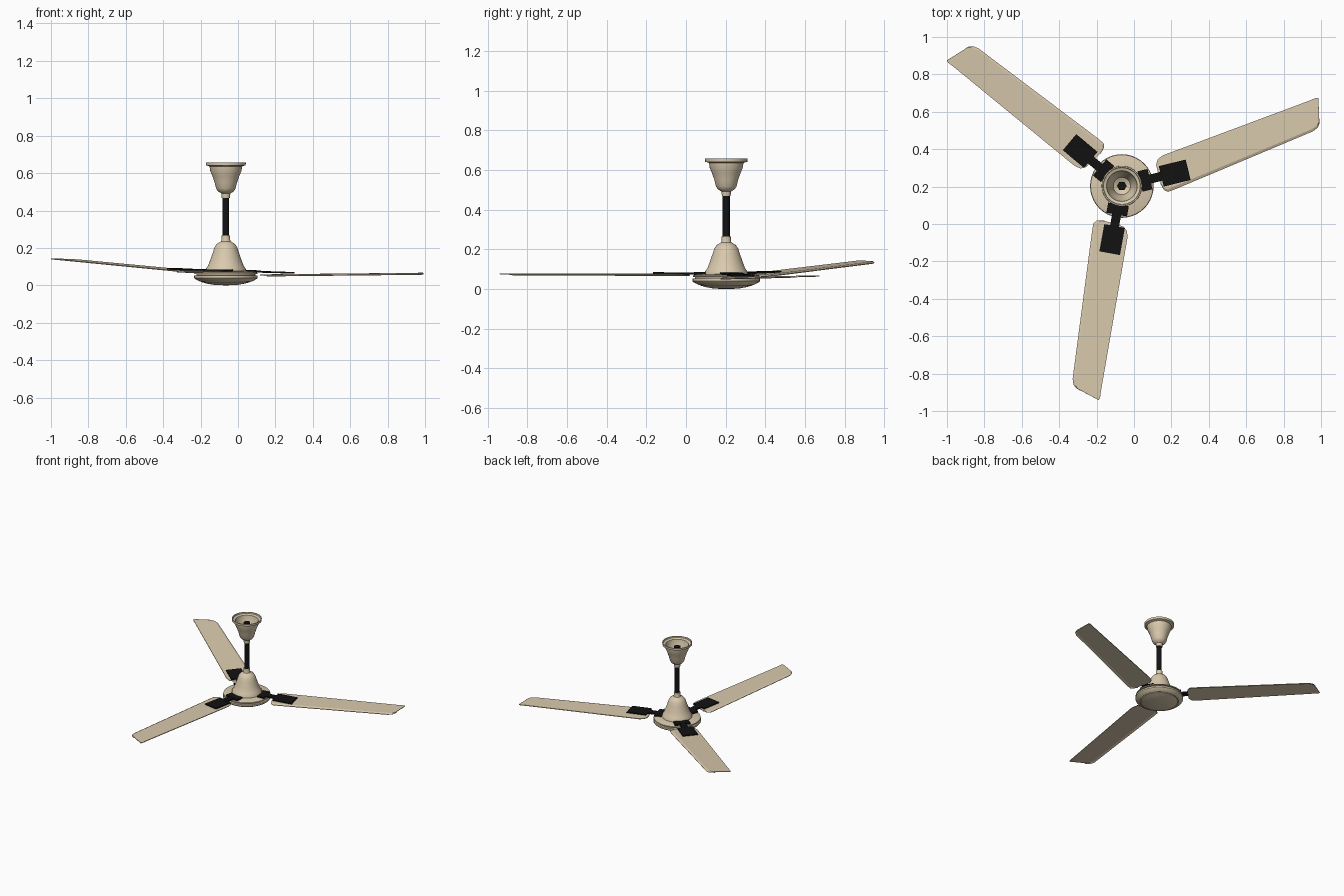
import bpy, bmesh, math
from mathutils import Matrix

if "Cube" in bpy.data.objects:
    bpy.data.objects.remove(bpy.data.objects["Cube"])

HUB = (-0.065, 0.203, 0)


def material(name, colour):
    m = bpy.data.materials.new(name)
    m.use_nodes = True
    m.diffuse_color = (*colour, 1)
    m.node_tree.nodes["Principled BSDF"].inputs["Base Color"].default_value = (*colour, 1)
    return m


beige = material("warm beige", (0.70, 0.59, 0.42))
black = material("black", (0.006, 0.006, 0.006))


def finish(name, bm, mat, angle=0, smooth=False):
    """Place a part, modelled around the hub axis, at its bearing."""
    bmesh.ops.recalc_face_normals(bm, faces=bm.faces)
    mesh = bpy.data.meshes.new(name)
    bm.to_mesh(mesh)
    bm.free()
    mesh.materials.append(mat)
    ob = bpy.data.objects.new(name, mesh)
    bpy.context.collection.objects.link(ob)
    ob.location = HUB
    ob.rotation_euler.z = math.radians(angle)
    if smooth:
        bpy.ops.object.select_all(action="DESELECT")
        bpy.context.view_layer.objects.active = ob
        ob.select_set(True)
        bpy.ops.object.shade_smooth_by_angle(angle=math.radians(35))
    return ob


def lathe(name, profile, mat, steps=40, smooth=True):
    """Spin a (radius, height) profile around the vertical axis."""
    bm = bmesh.new()
    vs = [bm.verts.new((r, 0, z)) for r, z in profile]
    es = [bm.edges.new(pair) for pair in zip(vs, vs[1:])]
    bmesh.ops.spin(bm, geom=vs + es, axis=(0, 0, 1), cent=(0, 0, 0),
                   angle=math.tau, steps=steps)
    bmesh.ops.remove_doubles(bm, verts=bm.verts, dist=0.0004)
    return finish(name, bm, mat, smooth=smooth)


# Motor housing: shallow bowl, grooved rim, bell and neck
lathe("motor_housing", [
    (0, 0), (0.06, 0.002), (0.10, 0.009), (0.132, 0.018), (0.134, 0.022),
    (0.138, 0.020), (0.165, 0.034), (0.17, 0.04), (0.17, 0.052), (0.158, 0.054),
    (0.158, 0.060), (0.169, 0.062), (0.167, 0.069), (0.15, 0.073), (0.108, 0.077),
    (0.106, 0.09), (0.095, 0.105), (0.082, 0.14), (0.068, 0.18), (0.06, 0.205),
    (0.048, 0.222), (0.026, 0.235), (0.023, 0.245), (0.023, 0.266), (0, 0.266)], beige)

# Hanging rod and the nut on its upper end
lathe("down_rod", [(0, 0.26), (0.018, 0.26), (0.018, 0.615), (0, 0.615)], black, 20)
lathe("rod_nut", [(0, 0.605), (0.026, 0.605), (0.026, 0.625), (0, 0.625)], black, 6, False)

# Ceiling canopy: open cup with a flared rim
lathe("canopy", [
    (0.017, 0.468), (0.022, 0.468), (0.024, 0.492), (0.042, 0.502), (0.052, 0.518),
    (0.060, 0.55), (0.072, 0.585), (0.083, 0.61), (0.087, 0.636), (0.106, 0.642),
    (0.107, 0.658), (0.100, 0.658), (0.098, 0.649), (0.082, 0.643), (0.077, 0.61),
    (0.066, 0.585), (0.054, 0.55), (0.046, 0.52), (0.017, 0.505)], beige)

# Blade outline: leading and trailing points from root to tip
STATIONS = [
    ((0.204, -0.02), (0.201, -0.06)), ((0.211, 0.045), (0.206, -0.095)),
    ((0.230, 0.07), (0.222, -0.112)), ((0.262, 0.08), (0.26, -0.112)),
    ((1.10, 0.09), (1.06, -0.07)), ((1.135, 0.092), (1.09, -0.06)),
    ((1.148, 0.087), (1.105, -0.043)), ((1.143, 0.07), (1.113, -0.02))]


def blade(name, angle, root_z, tip_z):
    bm = bmesh.new()
    rows = []
    for lead, trail in STATIONS:
        row = []
        # The last strip folds down into a narrow lip
        for t, drop in ((0, 0), (0.92, 0), (1, 0.006)):
            u = lead[0] + (trail[0] - lead[0]) * t
            v = lead[1] + (trail[1] - lead[1]) * t
            z = root_z + (tip_z - root_z) * (u - 0.2) / 0.94 - drop
            row.append(bm.verts.new((u, v, z)))
        rows.append(row)
    for a, b in zip(rows, rows[1:]):
        for i in range(2):
            bm.faces.new((a[i], b[i], b[i + 1], a[i + 1]))
    ob = finish(name, bm, beige, angle)
    mod = ob.modifiers.new("thickness", "SOLIDIFY")
    mod.thickness = 0.005
    mod.offset = 0


def bracket(name, angle, hub_z, end_z):
    """Hub foot, narrow arm and square blade plate."""
    bm = bmesh.new()
    for u0, u1, width, thick in ((0.10, 0.155, 0.112, 0.014),
                                 (0.15, 0.23, 0.048, 0.010),
                                 (0.217, 0.365, 0.112, 0.008)):
        box = bmesh.ops.create_cube(bm, size=1)["verts"]
        bmesh.ops.transform(bm, verts=box, matrix=Matrix.Translation(((u0 + u1) / 2, 0, 0))
                            @ Matrix.Diagonal((u1 - u0, width, thick, 1)))
    for v in bm.verts:
        v.co.z += hub_z + (end_z - hub_z) * (v.co.x - 0.1) / 0.265
    finish(name, bm, black, angle)


# Three blades with their brackets, each hanging at a slightly different slope
for side, blade_angle, root_z, tip_z, arm_angle, hub_z, end_z in (
        ("left", 19.8, 0.056, 0.065, 13.8, 0.076, 0.067),
        ("back", 140, 0.070, 0.141, 140, 0.078, 0.088),
        ("front", 259.5, 0.074, 0.077, 259.7, 0.078, 0.081)):
    blade(side + "_blade", blade_angle, root_z, tip_z)
    bracket(side + "_bracket", arm_angle, hub_z, end_z)
